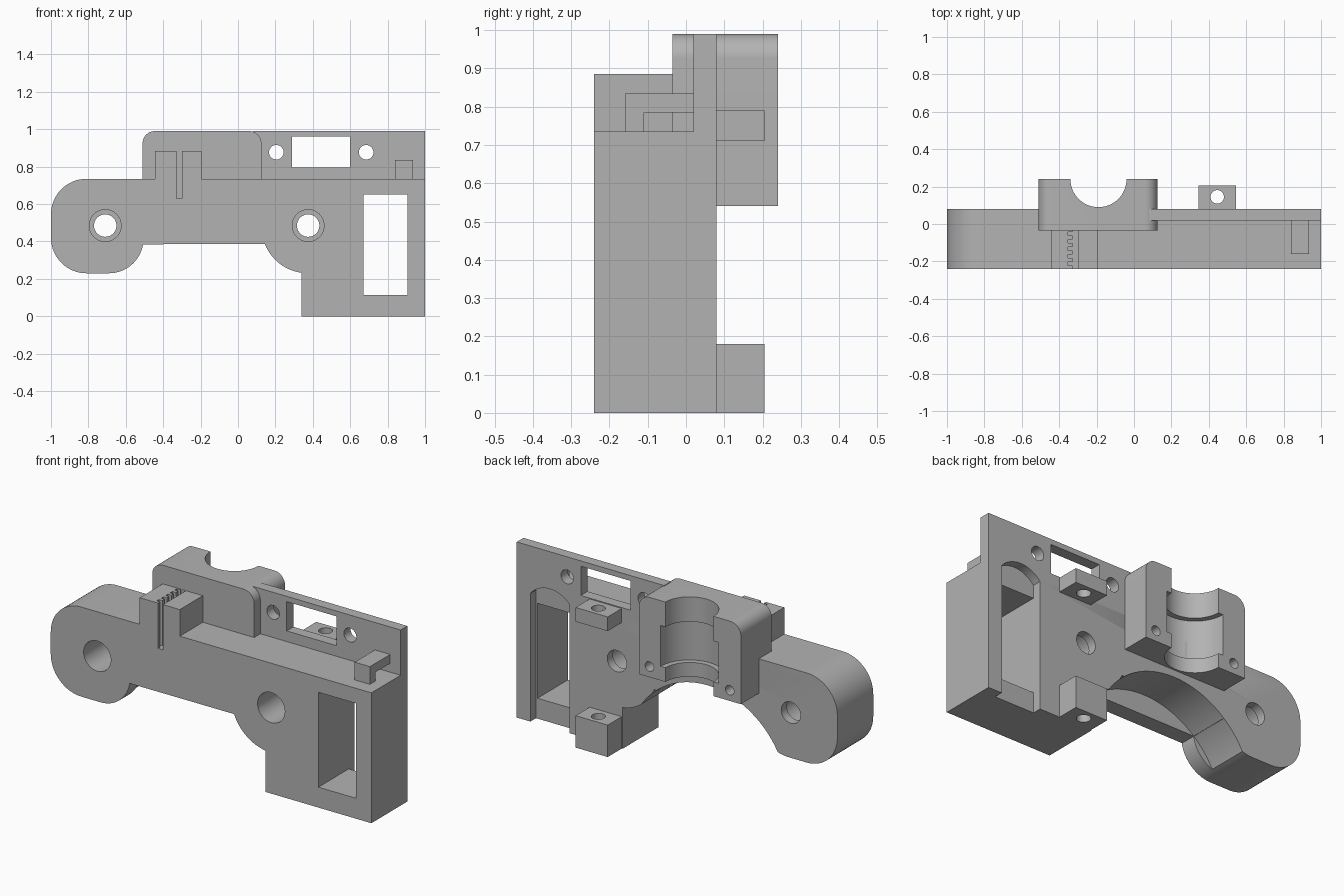
import bpy, bmesh
from math import cos, sin, radians

cube = bpy.data.objects.get("Cube")
if cube:
    bpy.data.objects.remove(cube, do_unlink=True)

grey = bpy.data.materials.new("plain grey")
grey.use_nodes = True
COLOUR = (0.45, 0.45, 0.45, 1)
grey.diffuse_color = COLOUR
grey.node_tree.nodes["Principled BSDF"].inputs["Base Color"].default_value = COLOUR


def arc(cx, cy, r, start, end, n=16):
    angles = [radians(start + (end - start) * i / n) for i in range(n + 1)]
    return [(cx + r * cos(a), cy + r * sin(a)) for a in angles]


def circle(cx, cy, r, n=48):
    return arc(cx, cy, r, 0, 360, n)[:-1]


def rect(x0, x1, y0, y1):
    return [(x0, y0), (x1, y0), (x1, y1), (x0, y1)]


def prism(name, outline, low, high, axis="y"):
    """Extrude an outline: (x, z) along y, or (x, y) along z."""
    bm = bmesh.new()
    place = (lambda p, h: (p[0], h, p[1])) if axis == "y" else (lambda p, h: (p[0], p[1], h))
    rings = [[bm.verts.new(place(p, h)) for p in outline] for h in (low, high)]
    bm.faces.new(rings[0])
    bm.faces.new(rings[1][::-1])
    n = len(outline)
    for i in range(n):
        j = (i + 1) % n
        bm.faces.new((rings[0][i], rings[1][i], rings[1][j], rings[0][j]))
    bmesh.ops.recalc_face_normals(bm, faces=bm.faces)
    mesh = bpy.data.meshes.new(name)
    bm.to_mesh(mesh)
    bm.free()
    mesh.materials.append(grey)
    obj = bpy.data.objects.new(name, mesh)
    bpy.context.collection.objects.link(obj)
    return obj


def cut(obj, cutters):
    bpy.context.view_layer.objects.active = obj
    for cutter in cutters:
        mod = obj.modifiers.new("cut", "BOOLEAN")
        mod.operation = "DIFFERENCE"
        mod.solver = "EXACT"
        mod.object = cutter
        bpy.ops.object.modifier_apply(modifier=mod.name)


FRONT, BACK, TOP, REAR = -0.24, 0.08, 0.735, 0.24
CLAMP_X, CLAMP_FRONT = -0.19, -0.035

# Main body outline with rounded lobes
body = prism("main_body",
             [(0.34, 0), (1, 0), (1, TOP)]
             + arc(-0.81, 0.545, 0.19, 90, 180)
             + arc(-0.81, 0.42, 0.19, 180, 270)
             + arc(-0.69, 0.415, 0.185, 270, 350)
             + [(-0.51, 0.385)]
             + arc(0.375, 0.48, 0.25, 202, 262), FRONT, BACK)

# Rear rod clamp, rounded at the top
clamp = prism("rod_clamp",
              [(-0.51, 0.54), (0.125, 0.54)]
              + arc(0.06, 0.925, 0.065, 0, 90)
              + arc(-0.445, 0.925, 0.065, 90, 180), CLAMP_FRONT, REAR)

# Upper plate, strap jaws and hooked tab
plate = prism("upper_plate", rect(0.08, 1, TOP, 0.99), 0.02, BACK)
jaws = prism("strap_jaws", rect(-0.445, -0.195, TOP, 0.885), FRONT, CLAMP_FRONT)
tab = prism("hooked_tab", rect(0.84, 0.935, TOP, 0.835), -0.16, 0.02)

# Rear lugs with a vertical bolt hole
lugs = [prism(name, rect(0.345, 0.545, z0, z1), BACK, 0.205)
        for name, z0, z1 in (("upper_lug", 0.71, 0.79), ("lower_lug", 0, 0.18))]

# Cutters: stepped bolt holes
bolt_holes = []
for x in (-0.71, 0.375):
    bolt_holes.append(prism("bolt_cutter", circle(x, 0.485, 0.06), -0.3, 0.2))
    bolt_holes.append(prism("bore_cutter", circle(x, 0.485, 0.085), -0.3, 0.03))

# Cutters: tall window, arched rear recess, underside scoop
window = prism("window_cutter", rect(0.67, 0.905, 0.115, 0.65), -0.3, 0.2)
recess = prism("recess_cutter",
               [(0.67, -0.1), (0.915, -0.1)] + arc(0.7925, 0.62, 0.16, 40, 140), 0.03, 0.2)
scoop = prism("scoop_cutter", circle(CLAMP_X, 0, 0.5, 96), -0.15, 0.2)

# Cutters: strap slot with teeth
slot = [prism("slot_cutter", rect(-0.33, -0.3, 0.63, 1), -0.3, CLAMP_FRONT - 0.001)]
for i in range(5):
    y = -0.222 + 0.04 * i
    slot.append(prism("tooth_cutter", rect(-0.352, -0.32, 0.63, 1), y, y + 0.02))

# Cutters: rod channel, wider middle groove, clamp screw holes
channel = prism("channel_cutter", circle(CLAMP_X, REAR, 0.15, 64), 0.4, 1.1, "z")
groove = prism("groove_cutter", circle(CLAMP_X, REAR, 0.18, 64), 0.62, 0.85, "z")
screws = [prism("screw_cutter", circle(CLAMP_X + s * 0.25, 0.6, 0.027, 24), 0.1, 0.3)
          for s in (-1, 1)]

# Cutters: plate opening and holes, tab gap, lug hole
plate_cuts = [prism("opening_cutter", rect(0.29, 0.6, 0.795, 0.96), -0.1, 0.2)]
plate_cuts += [prism("plate_hole_cutter", circle(x, 0.877, 0.039, 32), -0.1, 0.2)
               for x in (0.205, 0.685)]
gap = prism("gap_cutter", rect(0.8, 1, 0.7, 0.785), -0.11, 0.1)
lug_hole = prism("lug_hole_cutter", circle(0.445, 0.145, 0.036, 32), -0.1, 1, "z")

cut(body, bolt_holes + [window, recess, scoop, groove] + slot)
cut(clamp, [channel, groove] + screws)
cut(plate, plate_cuts + [recess])
cut(jaws, slot)
cut(tab, [gap])
for lug in lugs:
    cut(lug, [lug_hole])

for obj in list(bpy.data.objects):
    if obj.name.split(".")[0].endswith("_cutter"):
        bpy.data.objects.remove(obj, do_unlink=True)

# Smooth the round faces, keep edges sharp
for obj in [body, clamp, plate, jaws, tab] + lugs:
    bpy.ops.object.select_all(action="DESELECT")
    obj.select_set(True)
    bpy.context.view_layer.objects.active = obj
    bpy.ops.object.shade_smooth_by_angle(angle=radians(30))
